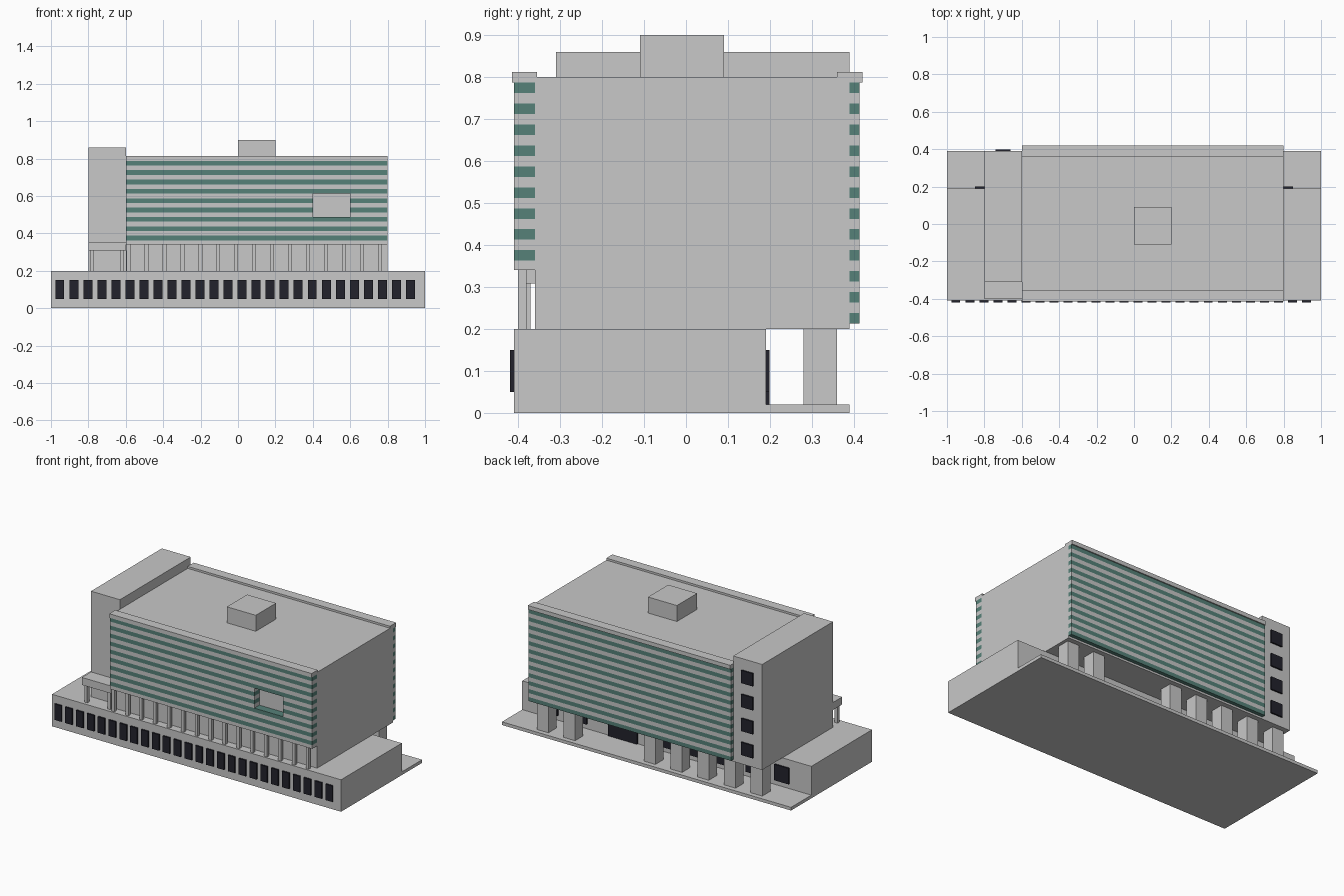
import bpy
import bmesh

cube = bpy.data.objects.get("Cube")
if cube:
    bpy.data.objects.remove(cube, do_unlink=True)


def material(name, rgb):
    mat = bpy.data.materials.new(name)
    mat.use_nodes = True
    mat.diffuse_color = (*rgb, 1)
    mat.node_tree.nodes["Principled BSDF"].inputs["Base Color"].default_value = (*rgb, 1)
    return mat


concrete = material("pale concrete", (0.58, 0.58, 0.58))
green_glass = material("green glass", (0.093, 0.22, 0.19))
dark_glass = material("dark glass", (0.016, 0.016, 0.025))


def boxes(name, mat, spans):
    """One object made of boxes, each given as (x0, x1, y0, y1, z0, z1)."""
    bm = bmesh.new()
    for x0, x1, y0, y1, z0, z1 in spans:
        for v in bmesh.ops.create_cube(bm, size=1)["verts"]:
            v.co = (x1 if v.co.x > 0 else x0,
                    y1 if v.co.y > 0 else y0,
                    z1 if v.co.z > 0 else z0)
    mesh = bpy.data.meshes.new(name)
    bm.to_mesh(mesh)
    bm.free()
    mesh.materials.append(mat)
    obj = bpy.data.objects.new(name, mesh)
    bpy.context.collection.objects.link(obj)
    return obj


# Main volumes
LEFT, RIGHT = -0.6, 0.8
boxes("ground_slab", concrete, [(-1, 1, -0.41, 0.39, 0, 0.02)])
boxes("podium", concrete, [(-1, 1, -0.41, 0.19, 0.02, 0.2)])
boxes("office_block", concrete, [(LEFT, RIGHT, -0.36, 0.39, 0.2, 0.8)])
boxes("stair_tower", concrete, [(-0.8, LEFT, -0.31, 0.39, 0.2, 0.86)])
boxes("roof_plant_room", concrete, [(0, 0.2, -0.11, 0.09, 0.8, 0.9)])

# Striped facades: alternating glass and spandrel bands
BASE, BAND, FLOORS = 0.2125, 0.025, 12
NOTCH_X, NOTCH_Z = (0.4, 0.6), (0.4875, 0.6125)


def facade(side, y0, y1, first, notched):
    glass, spandrels = [], []
    for i in range(2 * first, 2 * FLOORS - 1):
        z0 = BASE + i * BAND
        z1 = z0 + BAND
        in_notch = notched and NOTCH_Z[0] < (z0 + z1) / 2 < NOTCH_Z[1]
        runs = [(LEFT, NOTCH_X[0]), (NOTCH_X[1], RIGHT)] if in_notch else [(LEFT, RIGHT)]
        target = spandrels if i % 2 else glass
        target += [(a, b, y0, y1, z0, z1) for a, b in runs]
    boxes(side + "_glass_bands", green_glass, glass)
    boxes(side + "_spandrels", concrete, spandrels)


facade("front", -0.41, -0.36, 3, True)
facade("back", 0.39, 0.413, 0, False)
boxes("front_facade_sill", concrete, [(LEFT, RIGHT, -0.41, -0.36, 0.34, 0.3625)])
boxes("roof_copings", concrete, [(LEFT, RIGHT, y, y + 0.06, 0.7875, 0.8125)
                                 for y in (-0.415, 0.36)])

# Slim columns under the front facade
boxes("front_columns", concrete,
      [(x - 0.01, x + 0.01, -0.4, -0.38, 0.2, 0.34)
       for x in (-0.585 + 0.096 * i for i in range(15))])

# Entrance canopy on posts
boxes("canopy", concrete, [(-0.8, LEFT, -0.4, -0.31, 0.308, 0.355)])
boxes("canopy_posts", concrete, [(x - 0.01, x + 0.01, -0.39, -0.37, 0.2, 0.308)
                                 for x in (-0.78, -0.62)])

# Heavy rear columns, leaving the entrance bay open
boxes("rear_columns", concrete,
      [(x - 0.04, x + 0.04, 0.28, 0.36, 0.02, 0.2)
       for x in (0.185 * i for i in range(-4, 5) if i not in (1, 2))])

# Windows and door as thin plates
T = 0.0095
boxes("podium_front_windows", dark_glass,
      [(x - 0.024, x + 0.024, -0.41 - T, -0.41, 0.05, 0.15)
       for x in (-0.953 + 0.075 * i for i in range(26))])
boxes("podium_rear_windows", dark_glass,
      [(x - 0.05, x + 0.05, 0.19, 0.19 + T, 0.05, 0.15)
       for x in (0.2 * i for i in range(-4, 5) if i not in (1, 2))])
boxes("rear_door", dark_glass, [(0.2, 0.4, 0.19, 0.19 + T, 0.02, 0.15)])
boxes("tower_windows", dark_glass,
      [(-0.74, -0.66, 0.39, 0.39 + T, z - 0.04, z + 0.04)
       for z in (0.3, 0.45, 0.6, 0.75)])
